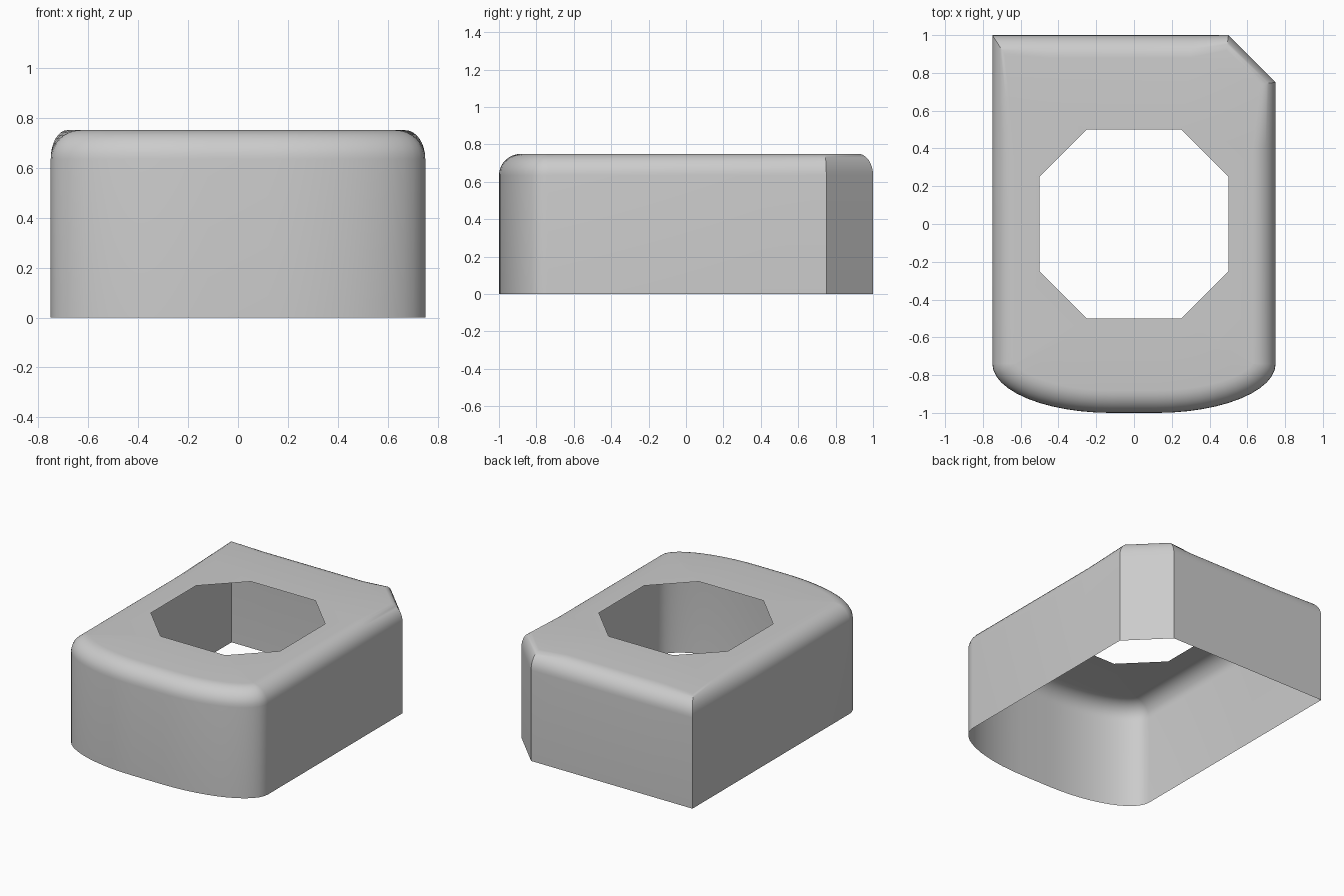
import bpy, bmesh
from math import sin, cos, pi, radians

if "Cube" in bpy.data.objects:
    bpy.data.objects.remove(bpy.data.objects["Cube"])

# Outline of the shell: (x, y, inset x, inset y) for each point, counter-clockwise
R = 0.12
outline = [(-0.75, 1.0, 0.065, -0.10),
           (-0.75, 0.65, 0.09, 0.0),
           (-0.75, 0.30, R, 0.0)]


def front_corner(side):
    pts = []
    for i in range(13):
        a = pi / 2 * i / 12
        x, y = 0.12 + 0.63 * cos(a), -0.74 - 0.26 * sin(a)
        nx, ny = cos(a) / 0.63, -sin(a) / 0.26
        n = (nx * nx + ny * ny) ** 0.5
        pts.append((side * x, y, -side * R * nx / n, -R * ny / n))
    return pts


outline += front_corner(-1)
outline += reversed(front_corner(1))
outline += [(0.75, 0.40, -R, 0.0),
            (0.75, 0.75, -0.08, -0.01),
            (0.50, 1.0, -0.01, -0.08),
            (0.30, 1.0, 0.0, -R),
            (-0.45, 1.0, 0.0, -R)]

# Open-bottomed walls with a rounded top edge
bm = bmesh.new()
levels = [(0.0, 0.0)]
for i in range(9):
    a = pi / 2 * i / 8
    levels.append((0.635 + 0.115 * sin(a), 1 - cos(a)))
rings = [[bm.verts.new((x + dx * t, y + dy * t, z)) for x, y, dx, dy in outline]
         for z, t in levels]
n = len(outline)
for low, high in zip(rings, rings[1:]):
    for i in range(n):
        j = (i + 1) % n
        bm.faces.new((low[i], low[j], high[j], high[i]))

# Flat top with the octagonal opening
octagon = [(0.5, 0.25), (0.25, 0.5), (-0.25, 0.5), (-0.5, 0.25),
           (-0.5, -0.25), (-0.25, -0.5), (0.25, -0.5), (0.5, -0.25)]
hole = [bm.verts.new((x, y, 0.75)) for x, y in octagon]
edges = [bm.edges.new((hole[i], hole[(i + 1) % 8])) for i in range(8)]
edges += [bm.edges.get((rings[-1][i], rings[-1][(i + 1) % n])) for i in range(n)]
bmesh.ops.triangle_fill(bm, edges=edges, use_beauty=True, normal=(0, 0, 1))
bmesh.ops.recalc_face_normals(bm, faces=bm.faces)

mesh = bpy.data.meshes.new("housing_shell")
bm.to_mesh(mesh)
bm.free()
shell = bpy.data.objects.new("housing_shell", mesh)
bpy.context.collection.objects.link(shell)
bpy.context.view_layer.objects.active = shell
shell.select_set(True)
bpy.ops.object.shade_smooth_by_angle(angle=radians(30))
